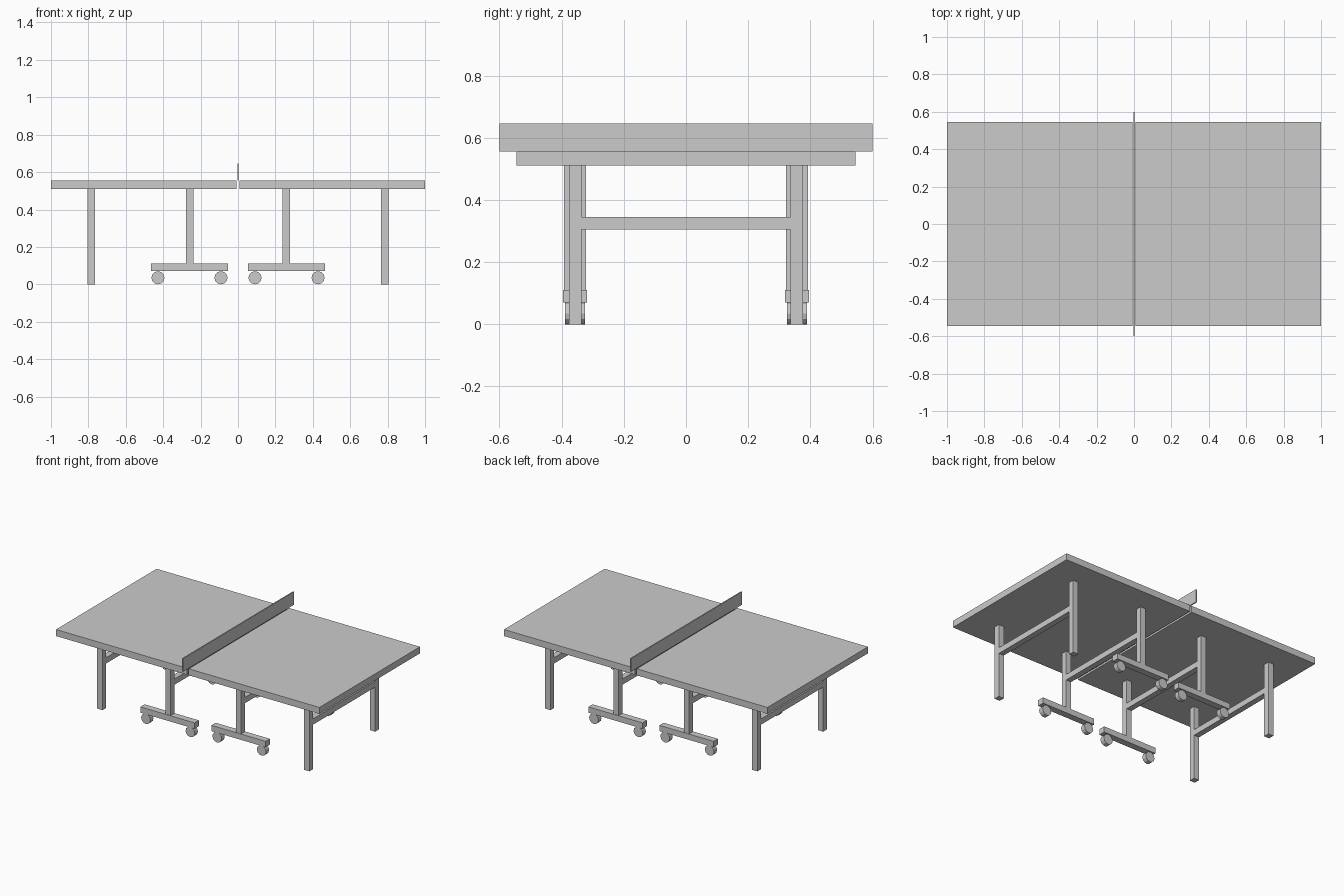
import bpy
import bmesh
import math
from mathutils import Matrix

if "Cube" in bpy.data.objects:
    bpy.data.objects.remove(bpy.data.objects["Cube"])


def box(name, x, y, z):
    """Axis-aligned box from (min, max) ranges."""
    bm = bmesh.new()
    bmesh.ops.create_cube(bm, size=1)
    for v in bm.verts:
        for i, (lo, hi) in enumerate((x, y, z)):
            v.co[i] = lo if v.co[i] < 0 else hi
    return finish(name, bm)


def wheel(name, x, y, r, width):
    """Low-poly wheel standing on the floor, axle along y."""
    bm = bmesh.new()
    bmesh.ops.create_cone(bm, cap_ends=True, segments=12, radius1=r, radius2=r,
                          depth=width, matrix=Matrix.Translation((x, y, r))
                          @ Matrix.Rotation(math.pi / 2, 4, 'X'))
    return finish(name, bm)


def finish(name, bm):
    mesh = bpy.data.meshes.new(name)
    bm.to_mesh(mesh)
    bm.free()
    obj = bpy.data.objects.new(name, mesh)
    bpy.context.collection.objects.link(obj)
    return obj


def around(c, half):
    return (c - half, c + half)


TOP_Z = (0.51, 0.555)
LEG_Y = 0.3565     # half spacing of each leg pair
HALF = 0.02        # half thickness of the tubes
SHIFT = 0.0155     # wheeled frames are offset so the halves can nest

for s, side in ((-1, "left"), (1, "right")):
    # Half of the table top
    box(f"{side}_top", sorted((s * 0.007, s)), (-0.545, 0.545), TOP_Z)

    # Outer frame stands on the floor, inner frame rides on wheels
    for kind, cx, dy, foot_z in (("outer", 0.785, 0, 0), ("inner", 0.257, s * SHIFT, 0.11)):
        x = s * cx
        box(f"{side}_{kind}_crossbar", around(x, HALF),
            (dy - LEG_Y + HALF, dy + LEG_Y - HALF), (0.305, 0.345))
        for t, end in ((-1, "front"), (1, "back")):
            y = t * LEG_Y + dy
            box(f"{side}_{kind}_{end}_leg", around(x, HALF), around(y, HALF), (foot_z, TOP_Z[0]))
            if kind == "inner":
                # Foot bar with a wheel at each end
                box(f"{side}_{end}_foot", around(x + s * 0.002, 0.206),
                    around(y, 0.023), (0.07, 0.11))
                for n, wx in enumerate((0.091, 0.428), 1):
                    wheel(f"{side}_{end}_wheel_{n}", s * wx, y, 0.035, 0.033)

# Net across the middle
box("net", (-0.004, 0.004), (-0.6, 0.6), (0.555, 0.645))
